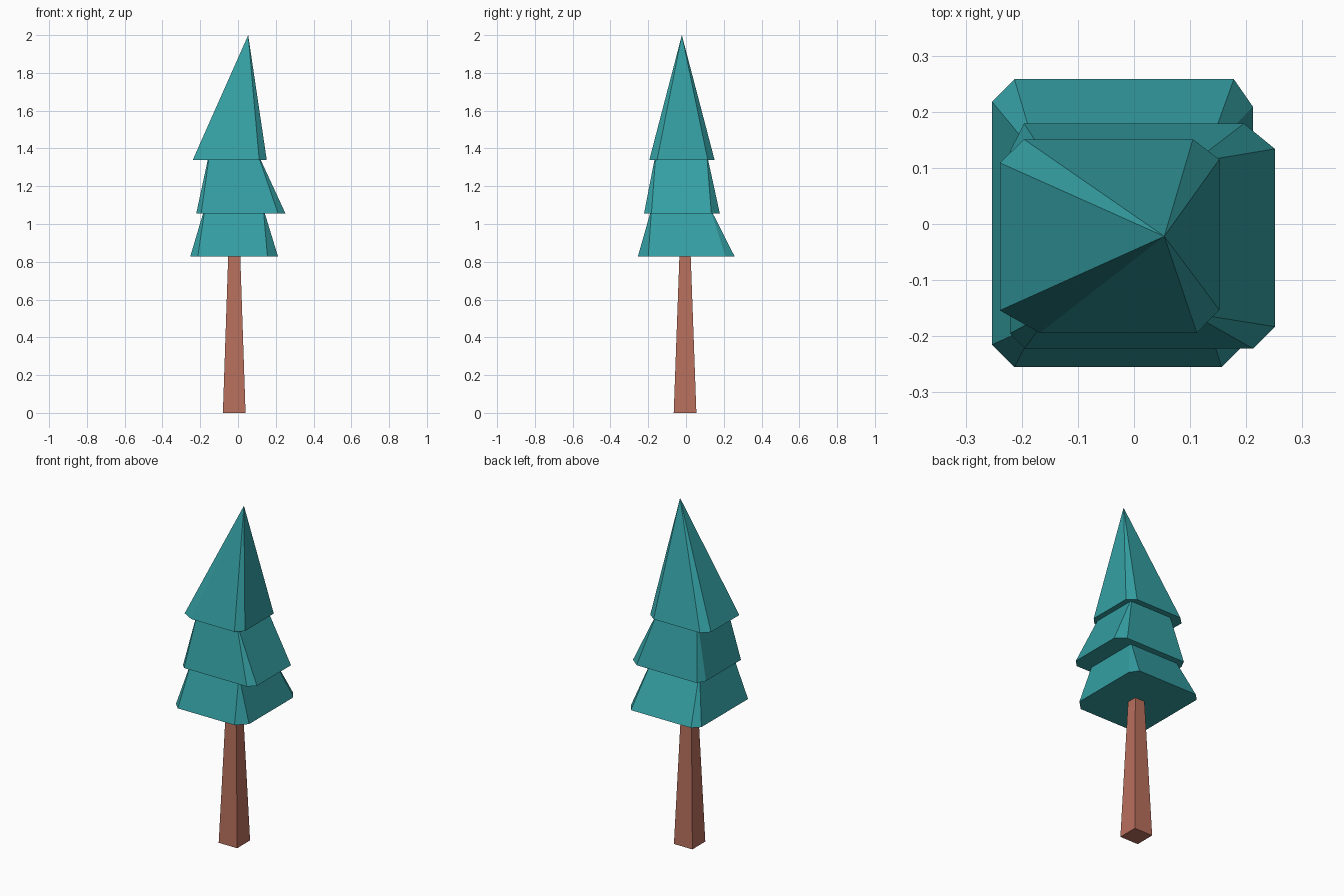
import bpy

if "Cube" in bpy.data.objects:
    bpy.data.objects.remove(bpy.data.objects["Cube"])


def material(name, color):
    m = bpy.data.materials.new(name)
    m.diffuse_color = (*color, 1)
    m.use_nodes = True
    m.node_tree.nodes["Principled BSDF"].inputs["Base Color"].default_value = m.diffuse_color
    return m


def rect(x0, x1, y0, y1, c=0.0):
    # Counter-clockwise rectangle, with corners cut off by c if given
    if c == 0:
        return [(x0, y0), (x1, y0), (x1, y1), (x0, y1)]
    return [(x0 + c, y0), (x1 - c, y0), (x1, y0 + c), (x1, y1 - c),
            (x1 - c, y1), (x0 + c, y1), (x0, y1 - c), (x0, y0 + c)]


def loft(name, low, z0, high, z1, mat):
    # Closed-bottom frustum between two rings, or a spire if high is one point
    n = len(low)
    verts = [(x, y, z0) for x, y in low] + [(x, y, z1) for x, y in high]
    faces = [tuple(reversed(range(n)))]
    for i in range(n):
        j = (i + 1) % n
        if len(high) == 1:
            faces.append((i, j, n))
        else:
            faces.append((i, j, n + j, n + i))
    mesh = bpy.data.meshes.new(name)
    mesh.from_pydata(verts, [], faces)
    mesh.materials.append(mat)
    obj = bpy.data.objects.new(name, mesh)
    bpy.context.collection.objects.link(obj)
    return obj


leaf = material("needles", (0.035, 0.35, 0.37))
bark = material("bark", (0.48, 0.16, 0.11))

# Tapered square trunk
loft("trunk", rect(-0.08, 0.04, -0.065, 0.055), 0,
     rect(-0.052, 0.012, -0.035, 0.025), 0.827, bark)

# Irregular eight-sided foliage tiers
lower = [(-0.213, -0.255), (0.156, -0.255), (0.212, -0.2), (0.212, 0.209),
         (0.178, 0.258), (-0.213, 0.258), (-0.253, 0.218), (-0.253, -0.215)]
loft("lower_foliage", lower, 0.827,
     rect(-0.185, 0.142, -0.19, 0.142, 0.006), 1.056, leaf)

middle = [(-0.195, -0.222), (0.212, -0.222), (0.251, -0.183), (0.251, 0.134),
          (0.196, 0.179), (-0.196, 0.179), (-0.221, 0.13), (-0.221, -0.195)]
loft("middle_foliage", middle, 1.056,
     rect(-0.16, 0.12, -0.167, 0.117, 0.005), 1.34, leaf)

# Leaning spire
spire = [(-0.168, -0.194), (0.112, -0.194), (0.152, -0.153), (0.152, 0.115),
         (0.105, 0.151), (-0.196, 0.151), (-0.239, 0.109), (-0.239, -0.154)]
loft("top_foliage", spire, 1.34, [(0.054, -0.022)], 2.0, leaf)
